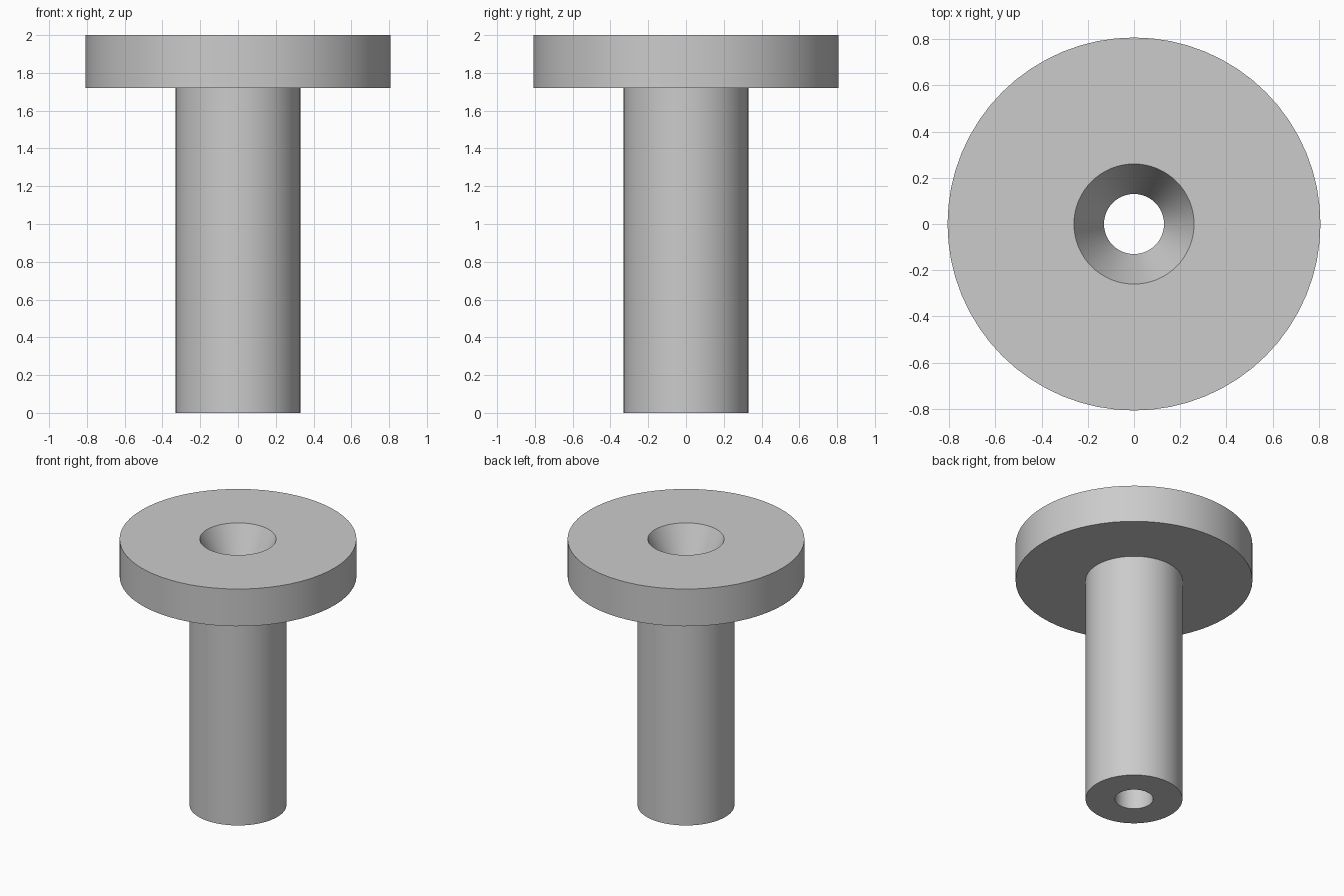
import bpy
import bmesh
from math import cos, sin, tau, radians

cube = bpy.data.objects.get("Cube")
if cube:
    bpy.data.objects.remove(cube, do_unlink=True)

SEGMENTS = 64

grey = bpy.data.materials.new("plain grey")
grey.use_nodes = True
colour = (0.6, 0.6, 0.6, 1.0)
grey.diffuse_color = colour
grey.node_tree.nodes["Principled BSDF"].inputs["Base Color"].default_value = colour


def lathe(name, profile):
    """Revolve a closed (radius, height) profile around the z axis."""
    bm = bmesh.new()
    rings = [[bm.verts.new((r * cos(tau * i / SEGMENTS), r * sin(tau * i / SEGMENTS), z))
              for i in range(SEGMENTS)] for r, z in profile]
    for a, b in zip(rings, rings[1:] + rings[:1]):
        for i in range(SEGMENTS):
            j = (i + 1) % SEGMENTS
            bm.faces.new((a[i], a[j], b[j], b[i]))
    bmesh.ops.recalc_face_normals(bm, faces=bm.faces)
    mesh = bpy.data.meshes.new(name)
    bm.to_mesh(mesh)
    bm.free()
    mesh.materials.append(grey)
    obj = bpy.data.objects.new(name, mesh)
    bpy.context.collection.objects.link(obj)
    bpy.ops.object.select_all(action='DESELECT')
    obj.select_set(True)
    bpy.context.view_layer.objects.active = obj
    bpy.ops.object.shade_smooth_by_angle(angle=radians(20))
    return obj


# Flanged sleeve: shaft, wide head, countersink through the head, straight bore
bore, sink, shaft, head = 0.13, 0.26, 0.33, 0.807
head_base, top = 1.72, 2.0
lathe("flanged_bushing", [
    (bore, 0), (shaft, 0), (shaft, head_base), (head, head_base),
    (head, top), (sink, top), (bore, head_base),
])
